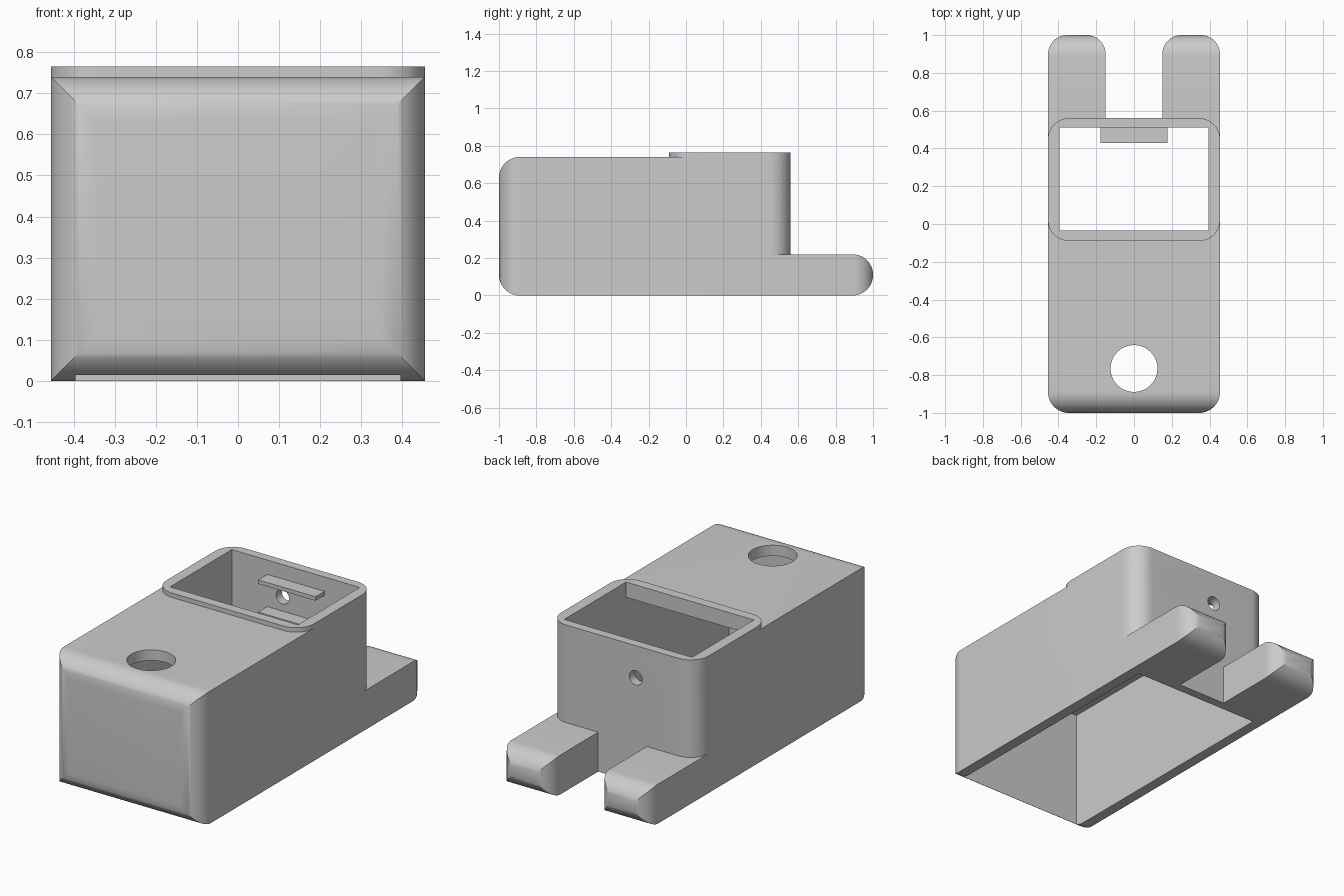
import bpy, bmesh, math
from mathutils import Vector

if "Cube" in bpy.data.objects:
    bpy.data.objects.remove(bpy.data.objects["Cube"])

mat = bpy.data.materials.new("light_grey")
mat.diffuse_color = (0.6, 0.6, 0.6, 1)
mat.use_nodes = True
mat.node_tree.nodes["Principled BSDF"].inputs["Base Color"].default_value = mat.diffuse_color


def rounded(corners, seg=12):
    """Outline from (a, b, radius) corners, each rounded by a tangent arc."""
    out = []
    n = len(corners)
    for i, (a, b, r) in enumerate(corners):
        p = Vector((a, b))
        if r == 0:
            out.append(p)
            continue
        d0 = (Vector(corners[i - 1][:2]) - p).normalized()
        d1 = (Vector(corners[(i + 1) % n][:2]) - p).normalized()
        c = p + (d0 + d1) * r          # right-angled corners only
        for k in range(seg + 1):
            t = k / seg * math.pi / 2
            out.append(c - d1 * r * math.cos(t) - d0 * r * math.sin(t))
    return out


def prism(name, outline, lo, hi, axis):
    """Extrude an outline along z (outline is x,y), x (y,z) or y (x,z)."""
    place = {"z": lambda p, h: (p[0], p[1], h),
             "x": lambda p, h: (h, p[0], p[1]),
             "y": lambda p, h: (p[0], h, p[1])}[axis]
    bm = bmesh.new()
    face = bm.faces.new([bm.verts.new(place(p, lo)) for p in outline])
    ext = bmesh.ops.extrude_face_region(bm, geom=[face])
    shift = Vector(place((0, 0), hi - lo))
    bmesh.ops.translate(bm, vec=shift,
                        verts=[v for v in ext["geom"] if isinstance(v, bmesh.types.BMVert)])
    bmesh.ops.recalc_face_normals(bm, faces=bm.faces)
    me = bpy.data.meshes.new(name)
    bm.to_mesh(me)
    bm.free()
    me.materials.append(mat)
    ob = bpy.data.objects.new(name, me)
    bpy.context.collection.objects.link(ob)
    return ob


def combine(ob, other, op):
    """Apply a boolean and remove the helper."""
    m = ob.modifiers.new("bool", "BOOLEAN")
    m.operation, m.solver, m.object = op, "EXACT", other
    bpy.context.view_layer.objects.active = ob
    bpy.ops.object.modifier_apply(modifier=m.name)
    bpy.data.objects.remove(other)


def circle(a, b, r, n=48):
    return [(a + r * math.cos(2 * math.pi * i / n), b + r * math.sin(2 * math.pi * i / n))
            for i in range(n)]


W, R = 0.455, 0.11          # half width, corner radius

# Main shell: rounded plan crossed with rounded side profile
shell = prism("shell", rounded([(-W, -1, R), (W, -1, R), (W, 0.56, R), (-W, 0.56, R)]),
              -0.1, 0.9, "z")
side = prism("side_cut", rounded([(-1, 0, R), (0.8, 0, 0), (0.8, 0.74, 0), (-1, 0.74, R)]),
             -0.6, 0.6, "x")
combine(shell, side, "INTERSECT")

# Rear feet: forked base with rounded ends
feet = prism("feet", rounded([(-W, 0.3, 0), (W, 0.3, 0), (W, 1, 0.1), (0.15, 1, 0.1),
                              (0.15, 0.56, 0), (-0.15, 0.56, 0), (-0.15, 1, 0.1), (-W, 1, 0.1)]),
             -0.1, 0.4, "z")
ends = prism("feet_cut", rounded([(0.2, 0, 0), (1, 0, 0.109), (1, 0.22, 0.109), (0.2, 0.22, 0)]),
             -0.6, 0.6, "x")
combine(feet, ends, "INTERSECT")
combine(shell, feet, "UNION")

# Raised rim around the top opening
rim = prism("rim", rounded([(-W, -0.09, R), (W, -0.09, R), (W, 0.56, R), (-W, 0.56, R)]),
            0.70, 0.765, "z")
combine(shell, rim, "UNION")

# Hollow interior, open below and through the rim
cavity = prism("cavity", [(-0.945, -0.2), (0.51, -0.2), (0.51, 0.95), (-0.035, 0.95),
                          (-0.035, 0.68), (-0.945, 0.68)], -0.395, 0.395, "x")
combine(shell, cavity, "DIFFERENCE")

# Round top hole and small hole in the back wall
combine(shell, prism("top_hole", circle(0, -0.765, 0.124), 0.6, 0.9, "z"), "DIFFERENCE")
combine(shell, prism("back_hole", circle(-0.082, 0.585, 0.04, 32), 0.45, 0.7, "y"), "DIFFERENCE")

# Two mounting ledges inside the back wall
for name, top in (("upper_ledge", 0.685), ("lower_ledge", 0.505)):
    prism(name, [(-0.177, 0.43), (0.177, 0.43), (0.177, 0.52), (-0.177, 0.52)],
          top - 0.022, top, "z")

# Smooth curved walls, keep edges sharp
bpy.ops.object.select_all(action="DESELECT")
shell.select_set(True)
bpy.context.view_layer.objects.active = shell
bpy.ops.object.shade_smooth_by_angle(angle=math.radians(30))
